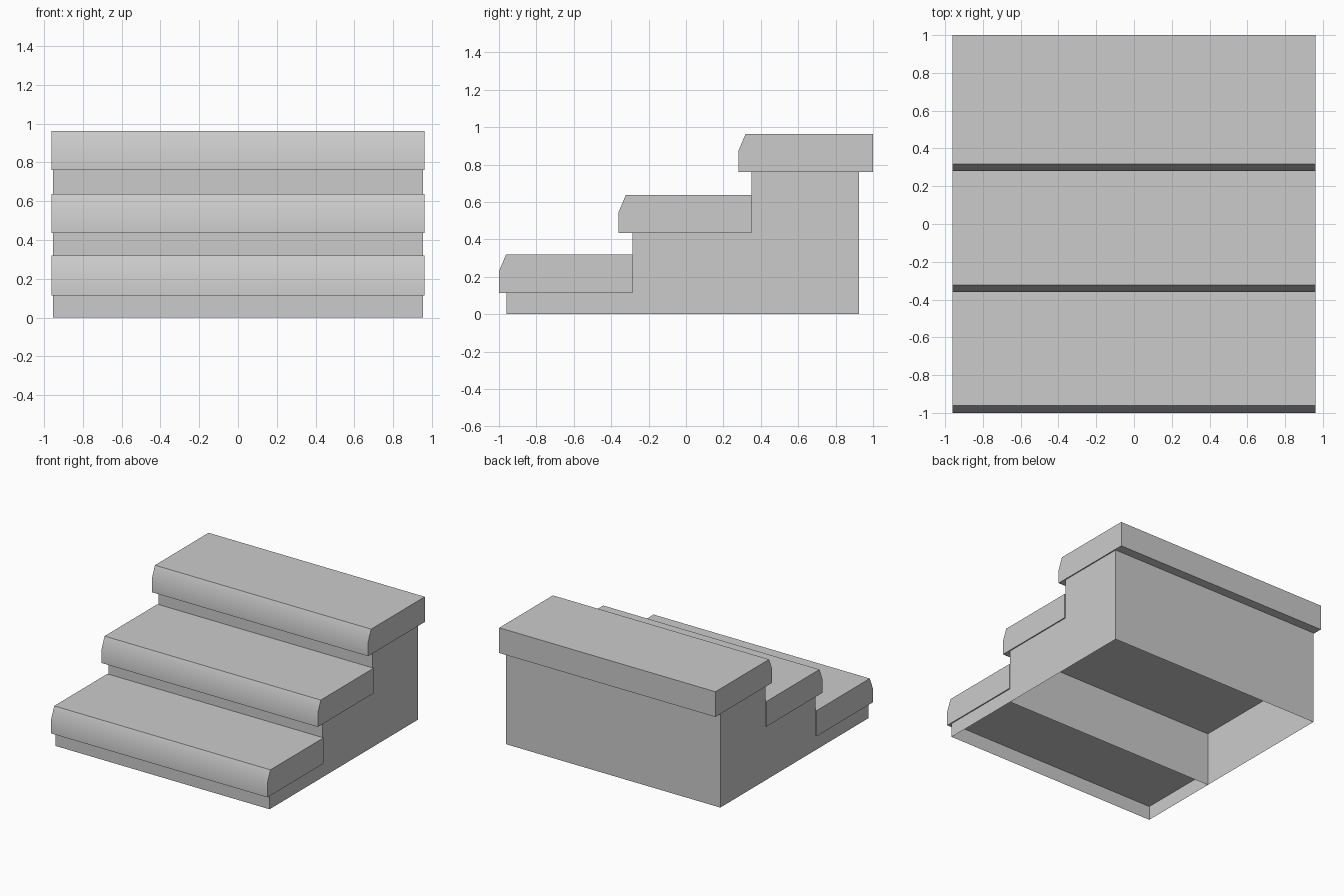
import bpy, bmesh, math

cube = bpy.data.objects.get("Cube")
if cube:
    bpy.data.objects.remove(cube, do_unlink=True)

# Single stone colour
stone = bpy.data.materials.new("stone_grey")
stone.use_nodes = True
grey = (0.6, 0.6, 0.6, 1)
stone.diffuse_color = grey
stone.node_tree.nodes["Principled BSDF"].inputs["Base Color"].default_value = grey


def extrude_profile(name, profile, half_width, open_bottom=False):
    """Sweep a (y, z) profile across x, with both ends capped."""
    bm = bmesh.new()
    right, left = ([bm.verts.new((x, y, z)) for y, z in profile]
                   for x in (-half_width, half_width))
    bm.faces.new(right)
    bm.faces.new(left[::-1])
    count = len(profile)
    for i in range(count - 1 if open_bottom else count):
        j = (i + 1) % count
        bm.faces.new((right[i], left[i], left[j], right[j]))
    bmesh.ops.recalc_face_normals(bm, faces=bm.faces)
    mesh = bpy.data.meshes.new(name)
    bm.to_mesh(mesh)
    bm.free()
    mesh.materials.append(stone)
    obj = bpy.data.objects.new(name, mesh)
    bpy.context.collection.objects.link(obj)
    return obj


# Hollow stepped base, open underneath
front, riser_a, riser_b, back = -0.96, -0.287, 0.35, 0.925
low, mid, high = 0.113, 0.435, 0.76
extrude_profile("stepped_base", [
    (front, 0), (front, low), (riser_a, low), (riser_a, mid),
    (riser_b, mid), (riser_b, high), (back, high), (back, 0)],
    0.953, open_bottom=True)

# Cross wall under the first riser
bpy.ops.mesh.primitive_plane_add(size=1, location=(0, riser_a, low / 2),
                                 rotation=(-math.pi / 2, 0, 0))
wall = bpy.context.object
wall.name = "inner_cross_wall"
wall.scale = (1.906, low, 1)
wall.data.materials.append(stone)

# Overhanging treads with softened noses
treads = [("lower_tread", -1, riser_a, low, 0.32),
          ("middle_tread", -0.36, riser_b, mid, 0.637),
          ("upper_tread", 0.28, 1, high, 0.963)]
for name, nose, rear, bottom, top in treads:
    tread = extrude_profile(name, [
        (nose, bottom), (nose, top - 0.09), (nose + 0.038, top),
        (rear, top), (rear, bottom)], 0.962)
    bpy.ops.object.select_all(action="DESELECT")
    tread.select_set(True)
    bpy.context.view_layer.objects.active = tread
    bpy.ops.object.shade_smooth_by_angle(angle=math.radians(35))
